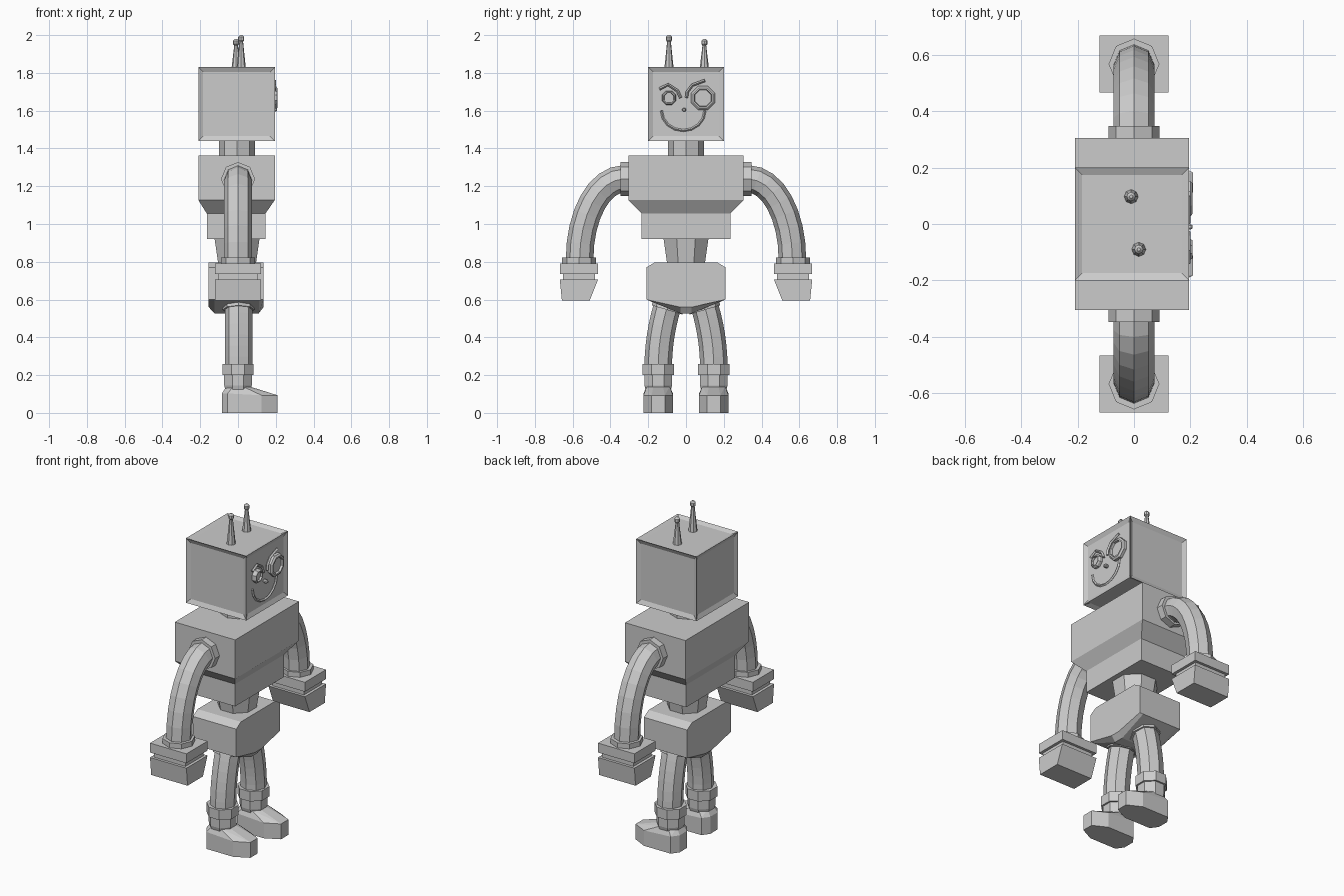
import bpy, bmesh
from math import sin, cos, pi
from mathutils import Vector

if "Cube" in bpy.data.objects:
    bpy.data.objects.remove(bpy.data.objects["Cube"])


def loft(name, rings, inset=None):
    """Skin a list of equal-length point rings, cap both ends."""
    bm = bmesh.new()
    vs = [[bm.verts.new(p) for p in ring] for ring in rings]
    n = len(rings[0])
    for a, b in zip(vs, vs[1:]):
        for i in range(n):
            bm.faces.new((a[i], a[(i + 1) % n], b[(i + 1) % n], b[i]))
    bm.faces.new(vs[0][::-1])
    bm.faces.new(vs[-1])
    bmesh.ops.recalc_face_normals(bm, faces=bm.faces)
    if inset:
        bmesh.ops.inset_individual(bm, faces=bm.faces[:], thickness=inset[0],
                                   depth=inset[1])
    return finish(name, bm)


def finish(name, bm):
    me = bpy.data.meshes.new(name)
    bm.to_mesh(me)
    bm.free()
    ob = bpy.data.objects.new(name, me)
    bpy.context.collection.objects.link(ob)
    return ob


def rect(z, x0, x1, y0, y1):
    return [(x0, y0, z), (x1, y0, z), (x1, y1, z), (x0, y1, z)]


def turned(name, x, y, profile, n=8, turn=0.0):
    """Vertical n-sided part from (z, radius) pairs."""
    return loft(name, [[(x + r * cos(turn + 2 * pi * i / n),
                         y + r * sin(turn + 2 * pi * i / n), z)
                        for i in range(n)] for z, r in profile])


def sweep(name, path, r, x=0.0, n=8):
    """Round n-sided tube along (y, z) points."""
    pts = [Vector((x, y, z)) for y, z in path]
    X = Vector((1, 0, 0))
    rings = []
    for i, p in enumerate(pts):
        t = (pts[min(i + 1, len(pts) - 1)] - pts[max(i - 1, 0)]).normalized()
        side = t.cross(X)
        rings.append([p + r * (cos(2 * pi * k / n) * X + sin(2 * pi * k / n) * side)
                      for k in range(n)])
    return loft(name, rings)


def disc(name, y, z, steps, n=8):
    """n-sided part along x from (x, radius) pairs."""
    return loft(name, [[(x, y + r * cos(2 * pi * (i + .5) / n),
                         z + r * sin(2 * pi * (i + .5) / n))
                        for i in range(n)] for x, r in steps])


# Head with recessed panels
loft("head", [rect(1.44, -.21, .195, -.2, .2), rect(1.83, -.21, .195, -.2, .2)],
     inset=(.036, -.012))

# Antennae
for x, y, top in ((.017, -.09, 2.0), (-.01, .097, 1.98)):
    turned("antenna", x, y, [(1.81, .026), (top - .035, .01), (top - .028, .016),
                             (top - .01, .016), (top, .006)])

# Face
for y, z, r in ((-.09, 1.668, .04), (.09, 1.667, .068)):
    disc("eye", y, z, [(.175, r), (.2, r), (.208, r * .85), (.208, r * .72),
                       (.195, r * .68)])
disc("nose", -.01, 1.605, [(.175, .011), (.2, .011), (.207, .006)])
sweep("small_brow", [(-.14, 1.715), (-.095, 1.738), (-.045, 1.705), (-.028, 1.668)],
      .008, x=.193, n=4)
sweep("large_brow", [(.003, 1.668), (.006, 1.698), (.033, 1.735), (.1, 1.76)],
      .008, x=.193, n=4)
sweep("mouth", [(-.015 + .115 * cos(a), 1.6 + .105 * sin(a))
                for a in [pi + pi * i / 8 for i in range(9)]], .007, x=.188, n=4)

# Neck, torso, waist
turned("neck", -.005, 0, [(1.35, .095), (1.46, .095)])
loft("torso", [rect(.92, -.165, .145, -.235, .235), rect(1.055, -.165, .145, -.235, .235),
               rect(1.127, -.21, .195, -.305, .305), rect(1.363, -.21, .195, -.305, .305)])
turned("waist", -.005, 0, [(.79, .108), (.93, .13)], turn=pi / 8)


# Pelvis: side-to-side profile with chamfered lower edge
def pelvis_ring(x, low):
    half = [(.165, .797), (.21, .77), (.21, .6), (.03, low)]
    return [(x, y, z) for y, z in half] + [(x, -y, z) for y, z in half[::-1]]


loft("pelvis", [pelvis_ring(-.155, .56), pelvis_ring(-.125, .527),
                pelvis_ring(.11, .527), pelvis_ring(.135, .56)])

for s in (-1, 1):
    # Arms
    sweep("shoulder_collar", [(s * .295, 1.238), (s * .347, 1.238)], .09)
    sweep("arm", [(s * (.33 + .233 * sin(i * pi / 16)), .815 + .423 * cos(i * pi / 16))
                  for i in range(9)], .073)
    cy = s * .567
    turned("wrist_collar", 0, cy, [(.785, .09), (.822, .09)])
    loft("hand_cuff", [rect(.735, -.122, .122, cy - .101, cy + .101),
                       rect(.792, -.122, .122, cy - .101, cy + .101)])
    loft("hand_joint", [rect(.7, -.105, .105, cy - .085, cy + .085),
                        rect(.74, -.105, .105, cy - .085, cy + .085)])
    ends = sorted((s * .51, s * .657))
    loft("hand", [rect(.595, -.122, .122, *ends),
                  rect(.705, -.122, .122, cy - .101, cy + .101)])

    # Legs
    fy = s * .147
    sweep("hip_collar", [(s * .088, .585), (s * .1, .545)], .085, x=.003)
    sweep("leg", [(s * (.147 - .05 * (i / 6) ** 2), .24 + .33 * i / 6)
                  for i in range(7)], .073, x=.003)
    turned("ankle_cuff", 0, fy, [(.2, .09), (.26, .09)], turn=pi / 8)
    turned("ankle", 0, fy, [(.12, .072), (.145, .079), (.205, .079)], turn=pi / 8)

    # Foot: hull of the sole outline, upper outline and ankle opening
    half = [(-.085, .035), (-.055, .078), (.125, .078), (.21, .035)]
    bm = bmesh.new()
    for x, y in half:
        for m in (-1, 1):
            bm.verts.new((x, fy + m * y, 0))
            bm.verts.new((x, fy + m * y, .103 if x < .1 else .093))
    for i in range(8):
        a = (i + .5) * pi / 4
        bm.verts.new((.066 * cos(a), fy + .066 * sin(a), .14))
    bmesh.ops.convex_hull(bm, input=bm.verts)
    finish("foot", bm)
